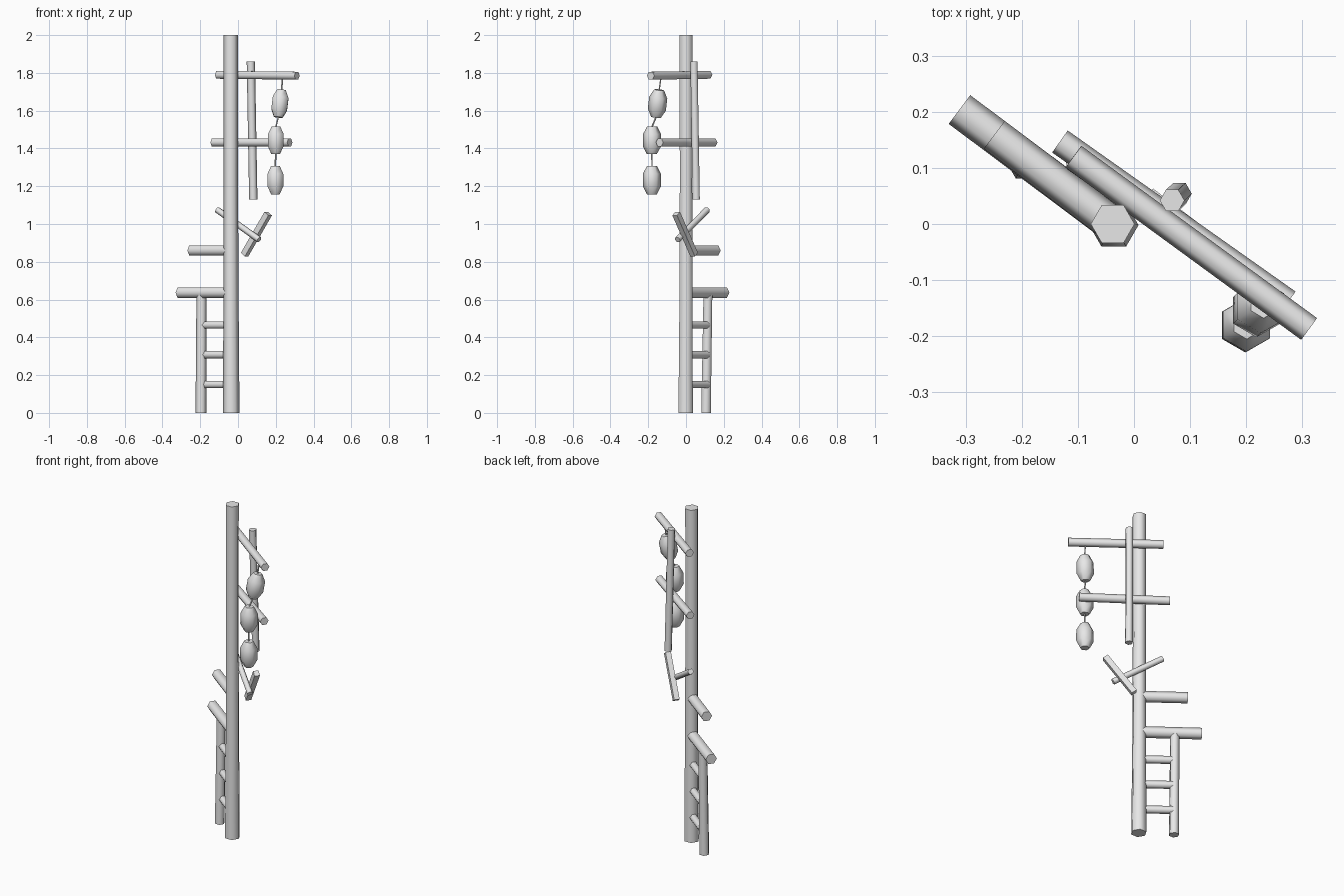
import bpy, bmesh, math
from mathutils import Vector

cube = bpy.data.objects.get("Cube")
if cube:
    bpy.data.objects.remove(cube)

grey = bpy.data.materials.new("plain_grey")
grey.use_nodes = True
grey.diffuse_color = (0.8, 0.8, 0.8, 1)
grey.node_tree.nodes["Principled BSDF"].inputs["Base Color"].default_value = (0.8, 0.8, 0.8, 1)


def loft(name, rings, sides=6, phase=0.0, flat=1.0):
    """Closed tube through (point, radius) rings, all square to the main axis."""
    points = [Vector(p) for p, _ in rings]
    axis = (points[-1] - points[0]).normalized()
    if abs(axis.z) > 0.9:
        u = Vector((1, 0, 0))
        u = (u - axis * u.dot(axis)).normalized()
    else:
        u = Vector((0, 0, 1)).cross(axis).normalized()
    v = axis.cross(u)
    bm = bmesh.new()
    loops = []
    for p, (_, r) in zip(points, rings):
        loop = []
        for i in range(sides):
            a = phase + math.tau * i / sides
            loop.append(bm.verts.new(p + u * (r * flat * math.cos(a)) + v * (r * math.sin(a))))
        loops.append(loop)
    for low, high in zip(loops, loops[1:]):
        for i in range(sides):
            j = (i + 1) % sides
            bm.faces.new((low[i], low[j], high[j], high[i]))
    bm.faces.new(loops[0][::-1])
    bm.faces.new(loops[-1])
    bmesh.ops.recalc_face_normals(bm, faces=bm.faces)
    mesh = bpy.data.meshes.new(name)
    bm.to_mesh(mesh)
    bm.free()
    mesh.materials.append(grey)
    obj = bpy.data.objects.new(name, mesh)
    bpy.context.collection.objects.link(obj)
    bpy.ops.object.select_all(action='DESELECT')
    bpy.context.view_layer.objects.active = obj
    obj.select_set(True)
    bpy.ops.object.shade_smooth_by_angle(angle=math.radians(65))
    return obj


def rod(name, start, end, radius, end_radius=None, **kw):
    return loft(name, [(start, radius), (end, end_radius or radius)], **kw)


# Main pole, slightly wider at the foot
loft("main_pole", [((-0.036, -0.002, 0), 0.044), ((-0.037, 0, 0.6), 0.04),
                   ((-0.038, 0, 1.23), 0.038), ((-0.038, 0, 2), 0.039)])

# Crossbars through the upper pole
rod("upper_crossbar", (-0.108, 0.120, 1.79), (0.312, -0.187, 1.785), 0.024)
rod("middle_crossbar", (-0.132, 0.147, 1.432), (0.274, -0.14, 1.432), 0.024)

# Side arms below
rod("lower_arm", (-0.311, 0.204, 0.637), (-0.045, 0.005, 0.637), 0.032)
rod("short_arm", (-0.249, 0.159, 0.86), (-0.045, 0.005, 0.86), 0.031)

# Ladder side
rod("ladder_post", (-0.196, 0.106, 0), (-0.193, 0.116, 0.63), 0.029, 0.027)
for i, z in enumerate((0.15, 0.308, 0.465)):
    rod(f"ladder_rung_{i + 1}", (-0.185, 0.112, z), (-0.045, 0.005, z), 0.022)

# Hanging upright beside the crossbars
rod("upright_stick", (0.081, 0.054, 1.13), (0.068, 0.042, 1.86), 0.022)

# Crossed loose sticks
rod("thin_stick", (-0.11, 0.112, 1.075), (0.112, -0.045, 0.917), 0.017)
rod("slanted_plank", (0.16, -0.052, 1.055), (0.035, 0.043, 0.838), 0.023,
    sides=4, phase=math.pi / 4, flat=0.95)

# Lantern string: each lantern is a faceted barrel, joined by thin cords
lanterns = [((0.213, -0.159, 1.565), (0.231, -0.142, 1.71)),
            ((0.199, -0.181, 1.37), (0.201, -0.179, 1.517)),
            ((0.198, -0.181, 1.157), (0.198, -0.18, 1.308))]
profile = [(0, 0.026), (0.28, 0.048), (0.72, 0.048), (1, 0.026)]
hook = (0.236, -0.132, 1.78)
for i, (bottom, top) in enumerate(lanterns):
    b, t = Vector(bottom), Vector(top)
    loft(f"lantern_{i + 1}", [(b.lerp(t, f), r) for f, r in profile], phase=math.pi / 6)
    rod(f"cord_{i + 1}", top, hook, 0.004)
    hook = bottom
